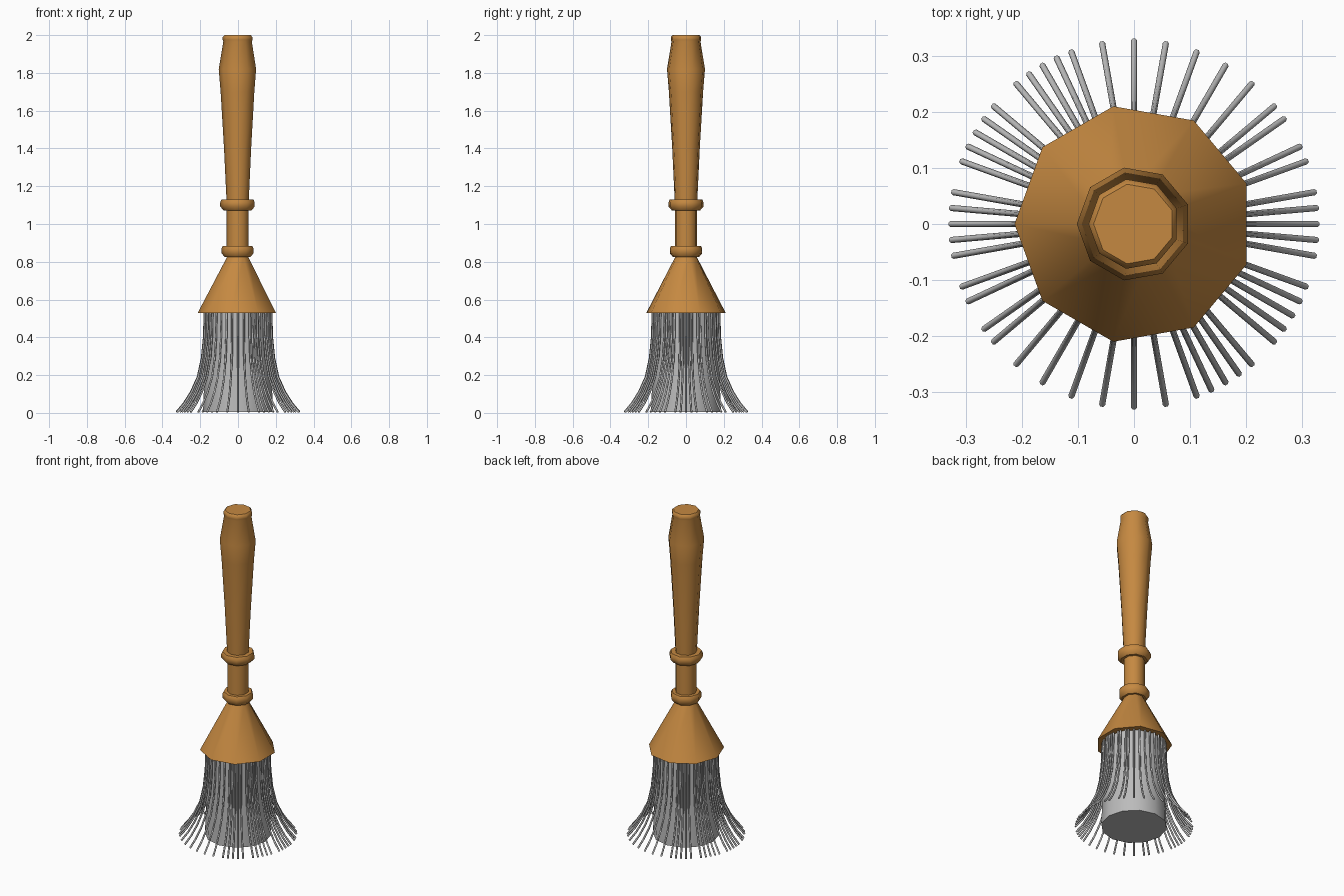
import bpy, bmesh, math
from mathutils import Vector

if "Cube" in bpy.data.objects:
    bpy.data.objects.remove(bpy.data.objects["Cube"])


def material(name, col):
    m = bpy.data.materials.new(name)
    m.diffuse_color = (*col, 1)
    m.use_nodes = True
    m.node_tree.nodes["Principled BSDF"].inputs["Base Color"].default_value = m.diffuse_color
    return m


WOOD = material("warm wood", (0.56, 0.25, 0.053))
GREY = material("bristle grey", (0.5, 0.5, 0.5))


def finish(name, bm, mat, angle=45):
    bmesh.ops.recalc_face_normals(bm, faces=bm.faces)
    me = bpy.data.meshes.new(name)
    bm.to_mesh(me)
    bm.free()
    me.materials.append(mat)
    ob = bpy.data.objects.new(name, me)
    bpy.context.collection.objects.link(ob)
    bpy.ops.object.select_all(action='DESELECT')
    ob.select_set(True)
    bpy.context.view_layer.objects.active = ob
    bpy.ops.object.shade_smooth_by_angle(angle=math.radians(angle))
    return ob


def skin(bm, rings):
    # bridge successive rings and cap both ends
    n = len(rings[0])
    for a, b in zip(rings, rings[1:]):
        for i in range(n):
            j = (i + 1) % n
            bm.faces.new((a[i], a[j], b[j], b[i]))
    bm.faces.new(rings[0])
    bm.faces.new(rings[-1])


def lathe(name, profile, sides, mat):
    bm = bmesh.new()
    rings = []
    for r, z in profile:
        rings.append([bm.verts.new((r * math.cos(a), r * math.sin(a), z))
                      for a in (math.pi + math.tau * k / sides for k in range(sides))])
    skin(bm, rings)
    return finish(name, bm, mat)


# turned wooden handle with two collars and a flared ferrule
lathe("handle", [
    (0.213, 0.53), (0.058, 0.825), (0.07, 0.825), (0.087, 0.845), (0.087, 0.87),
    (0.08, 0.884), (0.06, 0.884), (0.06, 1.072), (0.076, 1.072), (0.094, 1.092),
    (0.094, 1.115), (0.087, 1.13), (0.061, 1.13), (0.074, 1.4), (0.092, 1.7),
    (0.102, 1.82), (0.078, 1.965), (0.081, 1.975), (0.081, 1.99), (0.072, 2.0)],
    9, WOOD)

# solid bristle core
lathe("bristle_core", [(0.185, 0.005), (0.176, 0.25), (0.17, 0.535)], 12, GREY)

# loose outer bristles curving outward, repeated by half turn symmetry
PATH = [(0.177, 0.535), (0.181, 0.40), (0.192, 0.29), (0.214, 0.19),
        (0.25, 0.11), (0.288, 0.05), (0.327, 0.004)]
ANGLES = [-10, -5, 0, 5, 10, 20, 25, 35, 40, 50, 60, 70, 80, 90, 100, 110,
          115, 120, 125, 130, 140, 145, 150, 155, 160]
bm = bmesh.new()
for deg in ANGLES + [d + 180 for d in ANGLES]:
    a = math.radians(deg)
    out = Vector((math.cos(a), math.sin(a), 0))
    side = Vector((-math.sin(a), math.cos(a), 0))
    rings = []
    for i, (r, z) in enumerate(PATH):
        p, q = PATH[max(i - 1, 0)], PATH[min(i + 1, len(PATH) - 1)]
        d = Vector((q[0] - p[0], q[1] - p[1])).normalized()
        normal = out * -d.y + Vector((0, 0, d.x))
        ring = []
        for k in range(6):
            t = math.tau * k / 6
            co = out * r + Vector((0, 0, z)) + 0.0055 * (side * math.cos(t) + normal * math.sin(t))
            co.z = max(co.z, 0)
            ring.append(bm.verts.new(co))
        rings.append(ring)
    skin(bm, rings)
finish("outer_bristles", bm, GREY, 65)
